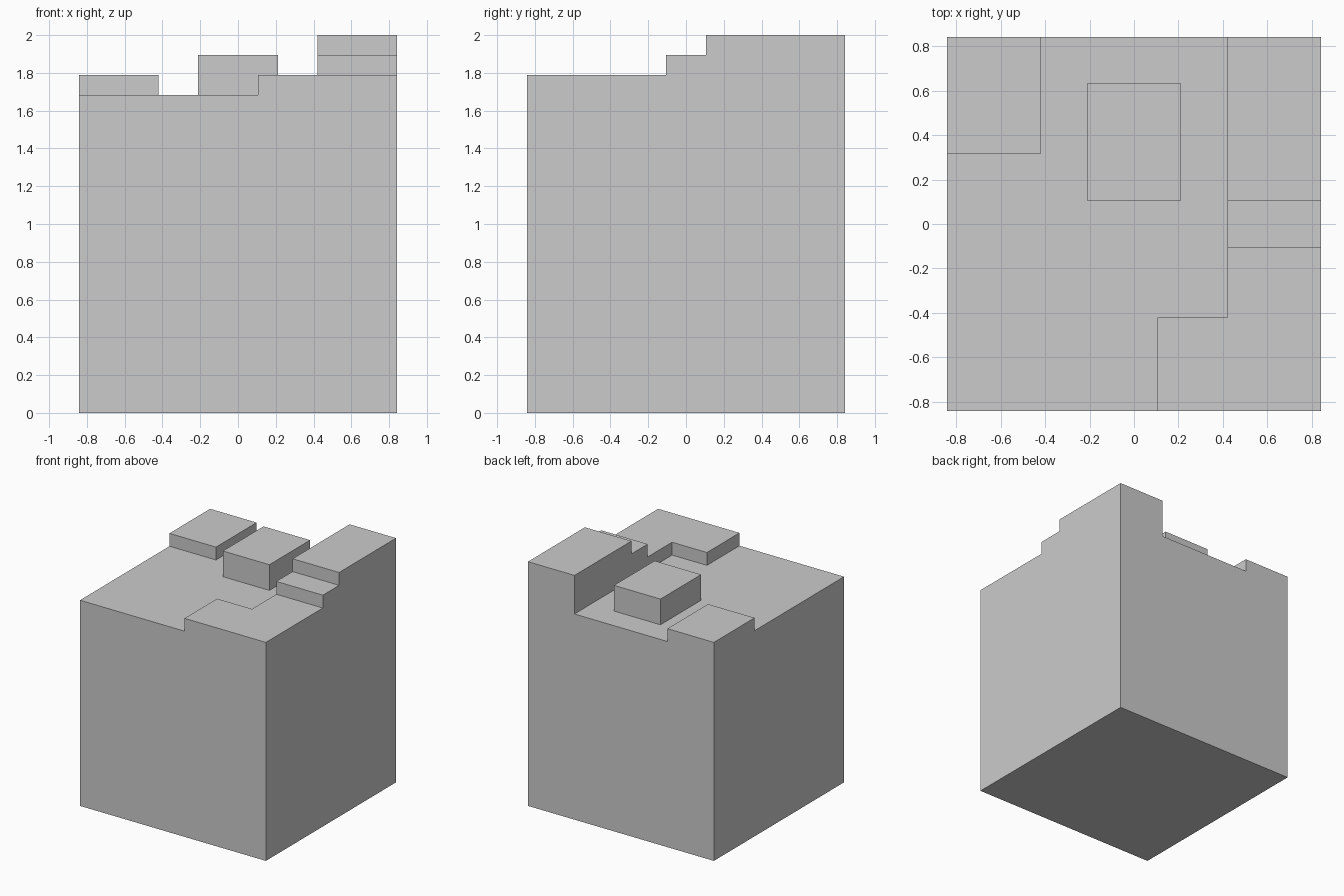
import bpy, bmesh
from mathutils import Vector

if "Cube" in bpy.data.objects:
    bpy.data.objects.remove(bpy.data.objects["Cube"])

U = 2 / 19  # the model sits on a 16 x 16 x 19 lattice

# Box parts in lattice units: x0, x1, y0, y1, top
PARTS = {
    "main_body":      (-8, 8, -8, 8, 16),
    "corner_pad":     (-8, -4, 3, 8, 17),
    "centre_block":   (-2, 2, 1, 6, 18),
    "front_step":     (1, 4, -8, -4, 17),
    "right_low_step": (4, 8, -8, -1, 17),
    "right_mid_step": (4, 8, -1, 1, 18),
    "right_top_step": (4, 8, 1, 8, 19),
}

# Break lines of all parts make a coarse grid, so the parts fuse without seams
xs = sorted({v for p in PARTS.values() for v in p[0:2]})
ys = sorted({v for p in PARTS.values() for v in p[2:4]})
zs = [0] + sorted({p[4] for p in PARTS.values()})
AXES = (xs, ys, zs)


def filled(cell):
    """True when a grid cell lies inside any part."""
    if any(c < 0 or c >= len(a) - 1 for c, a in zip(cell, AXES)):
        return False
    x, y, z = ((a[c] + a[c + 1]) / 2 for c, a in zip(cell, AXES))
    return any(x0 < x < x1 and y0 < y < y1 and z < top
               for x0, x1, y0, y1, top in PARTS.values())


bm = bmesh.new()
verts = {}


def vert(key):
    if key not in verts:
        verts[key] = bm.verts.new(Vector([a[k] for a, k in zip(AXES, key)]) * U)
    return verts[key]


# Outer skin: one quad wherever a filled cell meets an empty one
for i in range(len(xs) - 1):
    for j in range(len(ys) - 1):
        for k in range(len(zs) - 1):
            cell = (i, j, k)
            if not filled(cell):
                continue
            for axis in range(3):
                for side in (0, 1):
                    neighbour = list(cell)
                    neighbour[axis] += 2 * side - 1
                    if filled(neighbour):
                        continue
                    ring = []
                    for a, b in ((0, 0), (1, 0), (1, 1), (0, 1)):
                        key = list(cell)
                        key[axis] += side
                        key[(axis + 1) % 3] += a
                        key[(axis + 2) % 3] += b
                        ring.append(vert(tuple(key)))
                    bm.faces.new(ring if side else ring[::-1])

mesh = bpy.data.meshes.new("stepped_block")
bm.to_mesh(mesh)
bm.free()
bpy.context.collection.objects.link(bpy.data.objects.new("stepped_block", mesh))
